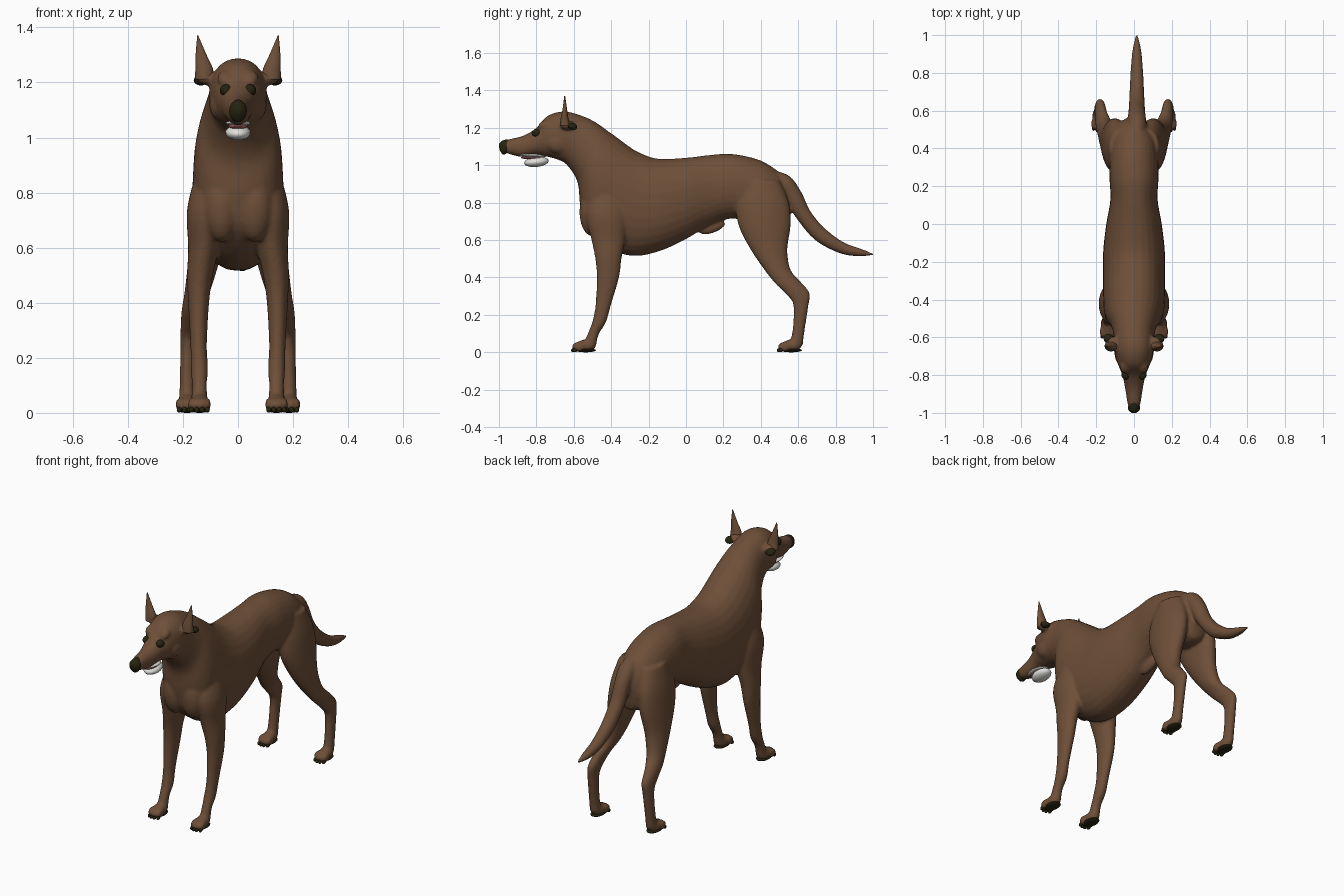
import bpy, bmesh, math
from mathutils import Matrix, Vector

cube = bpy.data.objects.get("Cube")
if cube:
    bpy.data.objects.remove(cube, do_unlink=True)


def material(name, r, g, b):
    m = bpy.data.materials.new(name)
    m.use_nodes = True
    m.diffuse_color = (r, g, b, 1)
    bsdf = next(n for n in m.node_tree.nodes if n.type == 'BSDF_PRINCIPLED')
    bsdf.inputs["Base Color"].default_value = (r, g, b, 1)
    bsdf.inputs["Roughness"].default_value = 0.7
    return m


BROWN = material("brown coat", 0.155, 0.078, 0.04)
DARK = material("dark skin", 0.02, 0.017, 0.005)
WHITE = material("white teeth", 0.75, 0.74, 0.7)
PINK = material("pink tongue", 0.45, 0.15, 0.14)


def catmull(a, b, c, d, t):
    return [0.5 * (2 * q + (r - p) * t + (2 * p - 5 * q + 4 * r - s) * t * t
                   + (3 * q - p - 3 * r + s) * t ** 3) for p, q, r, s in zip(a, b, c, d)]


def loft(bm, rows, side=1, sides=28, steps=4, power=1.0):
    """Skin of oval rings; a row is (x, y and z of one edge, y and z of the other, half width)."""
    n = len(rows)
    fine = []
    for i in range(n - 1):
        quad = [rows[max(0, min(n - 1, i + k))] for k in (-1, 0, 1, 2)]
        fine += [catmull(*quad, s / steps) for s in range(steps)]
    fine.append(rows[-1])
    rings = []
    for x, ya, za, yb, zb, w in fine:
        mid = Vector((x * side, (ya + yb) / 2, (za + zb) / 2))
        half = Vector((0, (ya - yb) / 2, (za - zb) / 2))
        ring = []
        for k in range(sides):
            c, s = math.cos(math.tau * k / sides), math.sin(math.tau * k / sides)
            c, s = (math.copysign(abs(v) ** power, v) for v in (c, s))
            ring.append(bm.verts.new(mid + half * s + Vector((w * c * side, 0, 0))))
        rings.append(ring)
    for a, b in zip(rings, rings[1:]):
        for k in range(sides):
            j = (k + 1) % sides
            bm.faces.new((a[k], a[j], b[j], b[k]))
    bm.faces.new(rings[0])
    bm.faces.new(rings[-1])


def blob(bm, center, size, pitch=0.0):
    """Ellipsoid with half sizes, tipped about x."""
    mat = Matrix.Translation(center) @ Matrix.Rotation(pitch, 4, 'X') @ Matrix.Diagonal((*size, 1))
    bmesh.ops.create_uvsphere(bm, u_segments=20, v_segments=12, radius=1, matrix=mat)


def finish(bm, name, mat):
    bmesh.ops.recalc_face_normals(bm, faces=bm.faces[:])
    for f in bm.faces:
        f.smooth = True
    me = bpy.data.meshes.new(name)
    bm.to_mesh(me)
    bm.free()
    me.materials.append(mat)
    ob = bpy.data.objects.new(name, me)
    bpy.context.collection.objects.link(ob)
    return ob


# Trunk: upper and lower outline with half width, rump to chest
trunk = [(.565, .86, .555, .72, .04), (.51, .95, .53, .66, .09), (.40, 1.025, .42, .66, .125),
         (.25, 1.06, .26, .715, .13), (.13, 1.055, .13, .68, .125), (0, 1.04, 0, .605, .147),
         (-.15, 1.035, -.13, .545, .163), (-.25, 1.068, -.27, .515, .165),
         (-.31, 1.105, -.40, .55, .165), (-.37, 1.15, -.53, .66, .16)]
# Neck, skull and muzzle
head = [(-.42, 1.185, -.565, .78, .147), (-.48, 1.228, -.58, .91, .123),
        (-.55, 1.262, -.635, 1.0, .107), (-.65, 1.288, -.685, 1.03, .104),
        (-.74, 1.264, -.74, 1.045, .086), (-.80, 1.2, -.80, 1.055, .062),
        (-.87, 1.158, -.88, 1.045, .046), (-.95, 1.138, -.95, 1.062, .034),
        (-.985, 1.12, -.98, 1.08, .02)]
tail = [(.44, .98, .50, .82, .05), (.55, .945, .535, .83, .05), (.615, .86, .54, .80, .046),
        (.665, .755, .595, .71, .042), (.74, .665, .69, .60, .038), (.84, .59, .815, .532, .032),
        (.93, .556, .915, .513, .023), (1.0, .53, 1.0, .518, .006)]
# Legs: x, height, front y, back y, half width
fore_leg = [(.09, .88, -.50, -.32, .06), (.115, .74, -.535, -.31, .07), (.125, .6, -.505, -.325, .056),
            (.138, .5, -.485, -.345, .047), (.143, .4, -.477, -.358, .038), (.143, .25, -.484, -.402, .03),
            (.14, .16, -.502, -.428, .031), (.14, .1, -.525, -.465, .027), (.14, .04, -.55, -.48, .03)]
hind_leg = [(.075, .92, .31, .50, .055), (.09, .8, .27, .55, .07), (.105, .68, .28, .56, .068),
            (.125, .55, .345, .542, .057), (.148, .44, .42, .56, .046), (.17, .37, .475, .62, .035),
            (.178, .315, .53, .662, .03), (.182, .25, .575, .655, .027), (.185, .1, .567, .632, .027),
            (.185, .04, .545, .625, .03)]
PAWS = [(.14, -.545), (.185, .555)]
SIDES = (-1, 1)

# Body: every coat part merged into one smooth skin
body = bmesh.new()
loft(body, [(0, *r) for r in trunk + head], power=0.92)
loft(body, [(.015, *r) for r in tail])
for side in SIDES:
    for leg in (fore_leg, hind_leg):
        loft(body, [(x, front, z, back, z, w) for x, z, front, back, w in leg], side)
    for px, py in PAWS:
        blob(body, (px * side, py + .01, .036), (.036, .054, .032))
        for k in (-1.5, -.5, .5, 1.5):
            reach = .038 - abs(k) * .008
            blob(body, (px * side + k * .019, py - reach, .03), (.0125, .032, .026), .2)
    # Brow and cheek
    blob(body, (.045 * side, -.755, 1.215), (.03, .04, .025), .5)
    blob(body, (.062 * side, -.68, 1.12), (.042, .07, .06))
    # Breast and shoulder muscle
    blob(body, (.06 * side, -.50, .75), (.07, .07, .13))
    # Ear root
    blob(body, (.108 * side, -.635, 1.215), (.04, .04, .025))
# Sheath under the belly
blob(body, (0, .14, .668), (.024, .075, .03), .35)
coat = finish(body, "body", BROWN)
remesh = coat.modifiers.new("skin", 'REMESH')
remesh.mode = 'VOXEL'
remesh.voxel_size = 0.008
remesh.use_smooth_shade = True
soften = coat.modifiers.new("soften", 'SMOOTH')
soften.factor = 0.5
soften.iterations = 5

# Pointed ears
ears = bmesh.new()
ear = [(.122, 1.21, -.675, -.615, .034), (.123, 1.25, -.67, -.628, .032),
       (.134, 1.3, -.66, -.636, .02), (.146, 1.37, -.651, -.646, .002)]
for side in SIDES:
    loft(ears, [(x, front, z, back, z, w) for x, z, front, back, w in ear], side, sides=16)
finish(ears, "ears", BROWN)

# Dark ear folds
folds = bmesh.new()
for side in SIDES:
    blob(folds, (.135 * side, -.607, 1.208), (.026, .026, .018), -.3)
finish(folds, "ear_folds", DARK)

# Eyes
eyes = bmesh.new()
for side in SIDES:
    blob(eyes, (.044 * side, -.798, 1.172), (.022, .026, .022))
finish(eyes, "eyes", DARK)

# Nose
nose = bmesh.new()
loft(nose, [(0, -.93, 1.138, -.945, 1.085, .02), (0, -.96, 1.138, -.965, 1.06, .031),
            (0, -.985, 1.13, -.982, 1.06, .03), (0, -1.0, 1.115, -.998, 1.085, .014)])
finish(nose, "nose", DARK)

# Lower jaw, upper teeth and tongue
jaw = bmesh.new()
blob(jaw, (0, -.8, 1.018), (.046, .066, .027), .1)
finish(jaw, "lower_jaw", WHITE)
teeth = bmesh.new()
blob(teeth, (0, -.825, 1.052), (.046, .075, .011), -.06)
finish(teeth, "upper_teeth", WHITE)
tongue = bmesh.new()
blob(tongue, (0, -.82, 1.041), (.034, .064, .01))
finish(tongue, "tongue", PINK)

# Paw pads and claws
pads = bmesh.new()
for side in SIDES:
    for px, py in PAWS:
        blob(pads, (px * side, py + .008, .011), (.036, .056, .011))
        for k in (-1.5, -.5, .5, 1.5):
            tip = .06 - abs(k) * .008
            blob(pads, (px * side + k * .019, py - tip, .012), (.009, .014, .011), .4)
finish(pads, "paw_pads", DARK)
